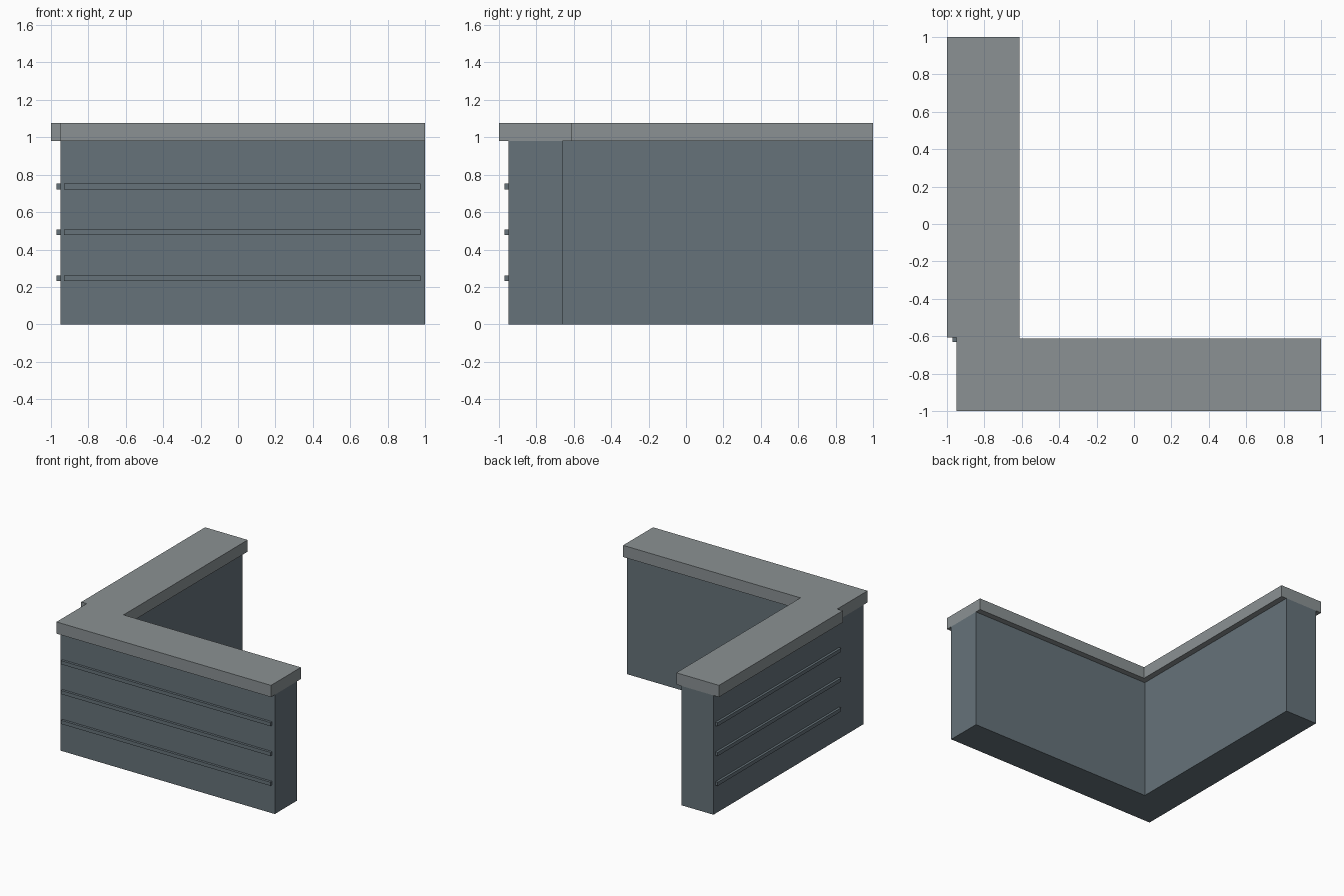
import bpy
import bmesh

cube = bpy.data.objects.get("Cube")
if cube:
    bpy.data.objects.remove(cube)


def material(name, colour):
    mat = bpy.data.materials.new(name)
    mat.use_nodes = True
    mat.diffuse_color = colour
    mat.node_tree.nodes["Principled BSDF"].inputs["Base Color"].default_value = colour
    return mat


def prism(name, outline, bottom, top, mat):
    """Extrude a flat outline upwards into a solid part."""
    bm = bmesh.new()
    base = bm.faces.new([bm.verts.new((x, y, bottom)) for x, y in outline])
    side = bmesh.ops.extrude_face_region(bm, geom=[base], use_keep_orig=True)
    raised = [v for v in side["geom"] if isinstance(v, bmesh.types.BMVert)]
    bmesh.ops.translate(bm, verts=raised, vec=(0, 0, top - bottom))
    bmesh.ops.recalc_face_normals(bm, faces=bm.faces)
    mesh = bpy.data.meshes.new(name)
    bm.to_mesh(mesh)
    bm.free()
    mesh.materials.append(mat)
    obj = bpy.data.objects.new(name, mesh)
    bpy.context.collection.objects.link(obj)
    return obj


def rectangle(x0, x1, y0, y1):
    return [(x0, y0), (x1, y0), (x1, y1), (x0, y1)]


slate = material("slate_panel", (0.132, 0.170, 0.194, 1))
grey = material("grey_worktop", (0.256, 0.285, 0.293, 1))

OUT, IN = -0.95, -0.66      # outer and inner wall faces
LIP, BACK = -1.0, -0.612    # outer and inner worktop edges
WALL_TOP = 0.98

# L-shaped counter body
prism("counter_body",
      [(OUT, OUT), (1, OUT), (1, IN), (IN, IN), (IN, 1), (OUT, 1)],
      0, WALL_TOP, slate)

# Overhanging worktop with a notch at the outer corner
prism("worktop",
      [(OUT, LIP), (1, LIP), (1, BACK), (BACK, BACK), (BACK, 1),
       (LIP, 1), (LIP, -0.607), (OUT, -0.607)],
      WALL_TOP, 1.076, grey)

# Three trim strips on each outer wall
for i, z in enumerate((0.247, 0.492, 0.737), 1):
    low, high = z - 0.015, z + 0.015
    prism(f"front_trim_{i}", rectangle(-0.929, 0.975, -0.97, OUT), low, high, slate)
    prism(f"side_trim_{i}", rectangle(-0.97, OUT, -0.63, 0.975), low, high, slate)
